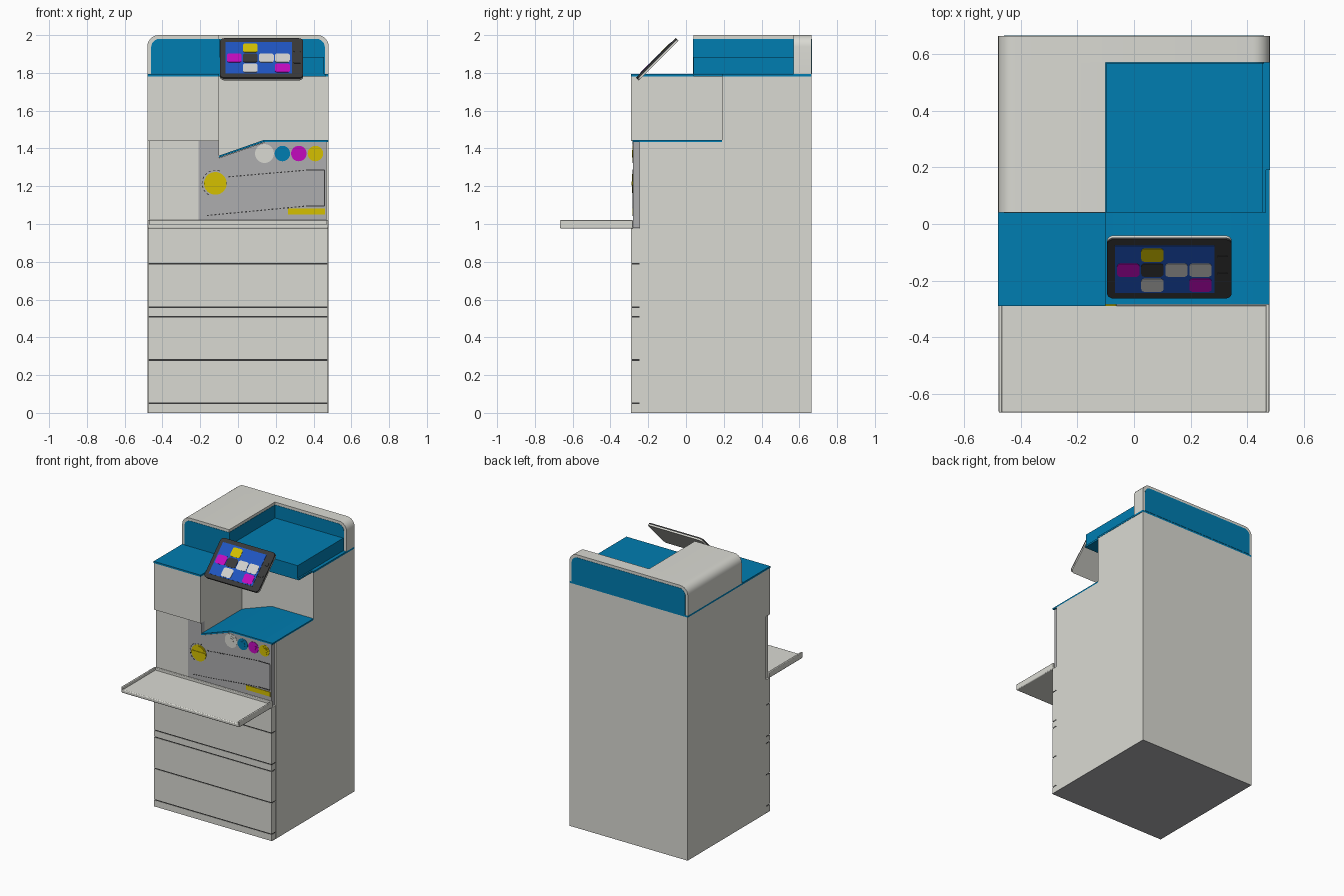
import bpy, bmesh, math
from mathutils import Matrix, Vector

cube = bpy.data.objects.get("Cube")
if cube:
    bpy.data.objects.remove(cube, do_unlink=True)


def material(name, r, g, b):
    m = bpy.data.materials.new(name)
    m.use_nodes = True
    m.diffuse_color = (r, g, b, 1)
    m.node_tree.nodes["Principled BSDF"].inputs["Base Color"].default_value = (r, g, b, 1)
    return m


grey = material("warm grey", 0.70, 0.70, 0.65)
panel_grey = material("panel grey", 0.42, 0.42, 0.43)
blue = material("teal blue", 0.0, 0.205, 0.44)
yellow = material("yellow", 0.66, 0.53, 0.0)
magenta = material("magenta", 0.55, 0.003, 0.52)
dark = material("charcoal", 0.04, 0.04, 0.04)
screen_blue = material("screen blue", 0.014, 0.09, 0.53)
white = material("off white", 0.64, 0.64, 0.62)


def prism(name, pts, y0, y1, mat, bevel=0, matrix=None):
    """Extrude an x-z outline from y0 to y1."""
    bm = bmesh.new()
    face = bm.faces.new([bm.verts.new((x, y0, z)) for x, z in pts])
    out = bmesh.ops.extrude_face_region(bm, geom=[face])
    moved = [v for v in out["geom"] if isinstance(v, bmesh.types.BMVert)]
    bmesh.ops.translate(bm, verts=moved, vec=(0, y1 - y0, 0))
    bmesh.ops.recalc_face_normals(bm, faces=bm.faces[:])
    mesh = bpy.data.meshes.new(name)
    bm.to_mesh(mesh)
    bm.free()
    mesh.materials.append(mat)
    ob = bpy.data.objects.new(name, mesh)
    bpy.context.collection.objects.link(ob)
    if matrix:
        ob.matrix_world = matrix
    if bevel:
        mod = ob.modifiers.new("soft edges", "BEVEL")
        mod.width, mod.segments, mod.limit_method = bevel, 2, "ANGLE"
    bpy.context.view_layer.objects.active = ob
    ob.select_set(True)
    bpy.ops.object.shade_smooth_by_angle(angle=math.radians(30))
    ob.select_set(False)


def rect(x0, x1, z0, z1):
    return [(x0, z0), (x1, z0), (x1, z1), (x0, z1)]


def corner(cx, cz, r, start, n=6):
    angles = [math.radians(start + 90 * i / n) for i in range(n + 1)]
    return [(cx + r * math.cos(a), cz + r * math.sin(a)) for a in angles]


def rounded(cx, cz, w, h, r):
    w, h = w / 2 - r, h / 2 - r
    return [p for sx, sz, a in ((1, 1, 0), (-1, 1, 90), (-1, -1, 180), (1, -1, 270))
            for p in corner(cx + sx * w, cz + sz * h, r, a)]


def arch(x0, x1, z0, z1, left, right):
    """Outline with rounded top corners; zero radius gives a square corner."""
    top_r = corner(x1 - right, z1 - right, right, 0) if right else [(x1, z1)]
    top_l = corner(x0 + left, z1 - left, left, 90) if left else [(x0, z1)]
    return [(x0, z0), (x1, z0)] + top_r + top_l


def circle(cx, cz, r, n=32):
    return [(cx + r * math.cos(math.tau * i / n), cz + r * math.sin(math.tau * i / n))
            for i in range(n)]


def line(name, a, b, y, width=0.006):
    a, b = Vector(a), Vector(b)
    n = Vector((a.y - b.y, b.x - a.x)).normalized() * width / 2
    prism(name, [a - n, b - n, b + n, a + n], y - 0.002, y, dark)


W, BACK, FRONT, INNER = 0.478, 0.664, -0.29, -0.245

# Cabinet: full height at the back, stepped output bay at the front
slope = [(W, 1.435), (0.14, 1.435), (-0.1, 1.352)]
prism("cabinet_back", rect(-W, W, 0.002, 1.78), 0.19, BACK, grey)
prism("cabinet_front", [(-W, 0.002), (W, 0.002)] + slope + [(-0.1, 1.78), (-W, 1.78)],
      INNER, 0.19, grey)
prism("upper_left_cover", rect(-W, -0.1, 1.44, 1.78), FRONT, INNER, grey)
prism("cabinet_underside", rect(-W, W, 0, 0.002), FRONT, BACK, panel_grey)

# Drawer fronts with dark gaps
levels = [0.002, 0.05, 0.28, 0.51, 0.56, 0.79, 0.98]
for i, (a, b) in enumerate(zip(levels, levels[1:])):
    lower = a + 0.004 if i else a
    prism(f"drawer_front_{i}", rect(-W + 0.002, W - 0.002, lower, b - 0.004), FRONT, INNER, grey)
    if i:
        prism(f"drawer_gap_{i}", rect(-W + 0.004, W - 0.004, a - 0.004, a + 0.004),
              FRONT + 0.002, INNER, dark)

# Inner front exposed behind the folded-down door
PY = -0.28
prism("inner_front_left", rect(-0.468, -0.21, 0.98, 1.44), PY, INNER, grey)
prism("inner_front_panel", [(-0.21, 0.98), (0.468, 0.98), (0.468, 1.433), (0.14, 1.433),
      (-0.1, 1.35), (-0.1, 1.44), (-0.21, 1.44)], PY, INNER, panel_grey)

# Folded-down door with raised ends
prism("door_floor", rect(-W, W, 0.975, 1.0), -0.667, PY, grey, 0.006)
for side, s in (("right", -1), ("left", 1)):
    xs = sorted((s * W, s * (W - 0.012)))
    prism(f"door_lip_{side}", rect(*xs, 0.98, 1.02), -0.667, PY, grey, 0.004)
prism("door_hinge_bar", rect(-W, W, 0.98, 1.02), FRONT, PY, grey, 0.004)

# Output tray
prism("output_tray", slope + [(-0.1, 1.362), (0.14, 1.446), (W, 1.446)], PY - 0.004, 0.19, blue)

# Toner caps, nearly flush with the panel
for name, x, r, mat in (("grey", 0.14, 0.05, grey), ("blue", 0.235, 0.041, blue),
                        ("magenta", 0.322, 0.041, magenta), ("yellow", 0.41, 0.041, yellow)):
    prism(f"toner_rim_{name}", circle(x, 1.373, r), PY - 0.002, PY, mat)
    prism(f"toner_ring_{name}", circle(x, 1.373, r * 0.7), PY - 0.003, PY, mat)
    prism(f"toner_cap_{name}", circle(x, 1.373, 0.02), PY - 0.005, PY, mat)

# Release dial, latch bar and guide marks
prism("dial", circle(-0.12, 1.215, 0.06), PY - 0.003, PY, yellow)
prism("dial_face", circle(-0.12, 1.215, 0.05), PY - 0.005, PY, yellow)
prism("dial_handle", rounded(-0.12, 1.215, 0.118, 0.022, 0.008), PY - 0.009, PY, yellow)
prism("latch_bar", rect(0.265, 0.46, 1.05, 1.083), PY - 0.004, PY, yellow)
arc = circle(-0.12, 1.215, 0.07, 36)
for i in range(7, 24, 2):
    line("dial_mark", arc[i], arc[i + 1], PY, 0.004)
for a, b in (((-0.05, 1.25), (0.36, 1.285)), ((-0.165, 1.045), (0.36, 1.095))):
    a, b = Vector(a), Vector(b)
    n = round((b - a).length / 0.02)
    for i in range(n):
        line("guide_dash", a.lerp(b, i / n), a.lerp(b, (i + 0.5) / n), PY)
frame = [(0.36, 1.285), (0.457, 1.285), (0.457, 1.095), (0.36, 1.095)]
for a, b in zip(frame, frame[1:]):
    line("guide_line", a, b, PY)

# Blue deck on top of the cabinet, and the raised paper tray
prism("deck_left", rect(-W - 0.002, -0.1, 1.78, 1.793), FRONT, 0.04, blue)
prism("deck_middle", rect(-W - 0.002, 0.466, 1.78, 1.793), 0.04, 0.19, blue)
prism("deck_back", rect(-W - 0.002, W + 0.002, 1.78, 1.793), 0.19, BACK, blue)
prism("paper_tray", rect(-0.1, 0.455, 1.79, 1.885), 0.04, 0.57, blue)

# Document feeder: grey shell with blue recessed faces
prism("feeder_shell", arch(-0.48, -0.1, 1.793, 2, 0.06, 0), 0.04, 0.57, grey)
prism("feeder_back_shell", arch(-0.48, 0.48, 1.793, 2, 0.06, 0.06), 0.57, BACK, grey)
prism("feeder_front_face", arch(-0.46, -0.1, 1.793, 1.98, 0.045, 0), 0.038, 0.04, blue)
prism("feeder_inner_face", arch(-0.1, 0.46, 1.793, 1.98, 0, 0.045), 0.568, 0.57, blue)
prism("feeder_back_face", arch(-0.46, 0.46, 1.793, 1.98, 0.045, 0.045), BACK, BACK + 0.002, blue)
prism("feeder_side_face", rect(-0.1, -0.098, 1.793, 1.98), 0.04, 0.57, blue)

# Tilted touch screen, drawn upright and leaned back
tilt = Matrix.Translation((0.125, -0.152, 1.872)) @ Matrix.Rotation(math.radians(-45), 4, "X")


def on_screen(name, pts, y0, y1, mat):
    prism(name, pts, y0, y1, mat, 0, tilt)


on_screen("screen_back", rounded(0, 0, 0.44, 0.296, 0.025), 0, 0.01, grey)
on_screen("screen_bezel", rounded(0, 0, 0.44, 0.296, 0.025), -0.01, 0, dark)
on_screen("screen_glass", rect(-0.192, 0.16, -0.117, 0.118), -0.012, -0.01, screen_blue)
icons = ((0, 1, yellow), (-1, 0, magenta), (0, 0, dark), (1, 0, white), (2, 0, white),
         (0, -1, white), (2, -1, magenta))
for col, row, mat in icons:
    on_screen("screen_icon", rounded(-0.06 + col * 0.085, row * 0.075 - 0.003, 0.079, 0.066, 0.015),
              -0.014, -0.012, mat)
for z in (-0.03, 0.055):
    on_screen("screen_button", rounded(0.188, z, 0.036, 0.024, 0.006), -0.013, -0.01, dark)
